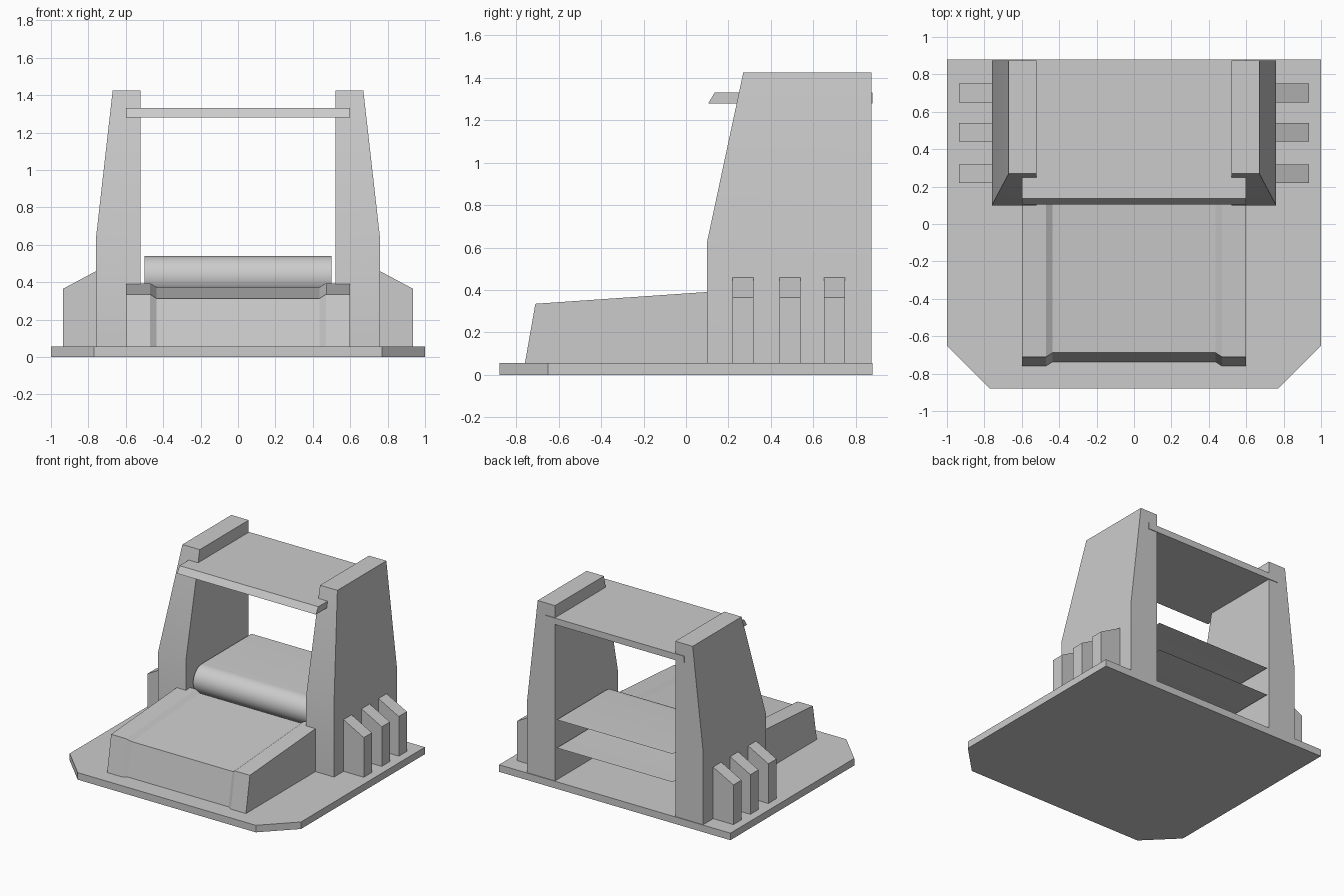
import bpy
import bmesh
import math

cube = bpy.data.objects.get("Cube")
if cube:
    bpy.data.objects.remove(cube, do_unlink=True)

GREY = (0.6, 0.6, 0.6, 1.0)
grey = bpy.data.materials.new("plain_grey")
grey.use_nodes = True
grey.diffuse_color = GREY
for node in grey.node_tree.nodes:
    if node.type == "BSDF_PRINCIPLED":
        node.inputs["Base Color"].default_value = GREY


def loft(name, rings, closed=True, mirror=False):
    """Bridge matching rings of points; closed rings also get end caps."""
    bm = bmesh.new()
    rows = [[bm.verts.new(p) for p in ring] for ring in rings]
    for a, b in zip(rows, rows[1:]):
        count = len(a)
        for i in range(count if closed else count - 1):
            j = (i + 1) % count
            bm.faces.new((a[i], a[j], b[j], b[i]))
    if closed:
        bm.faces.new(rows[0])
        bm.faces.new(rows[-1])
    bmesh.ops.recalc_face_normals(bm, faces=bm.faces)
    mesh = bpy.data.meshes.new(name)
    bm.to_mesh(mesh)
    bm.free()
    mesh.materials.append(grey)
    obj = bpy.data.objects.new(name, mesh)
    bpy.context.collection.objects.link(obj)
    bpy.ops.object.select_all(action="DESELECT")
    obj.select_set(True)
    bpy.context.view_layer.objects.active = obj
    bpy.ops.object.shade_smooth_by_angle(angle=math.radians(30))
    if mirror:
        obj.modifiers.new("Mirror", "MIRROR")
    return obj


# Base plate with clipped front corners
outline = [(-1, 0.88), (-1, -0.65), (-0.77, -0.88),
           (0.77, -0.88), (1, -0.65), (1, 0.88)]
loft("base_plate", [[(x, y, z) for x, y in outline] for z in (0, 0.055)])

# Side towers: upright below, tapering at the front and outside above
levels = [(0.03, 0.76, 0.1), (0.63, 0.76, 0.1), (1.425, 0.67, 0.27)]
loft("side_towers",
     [[(0.52, front, z), (outer, front, z), (outer, 0.875, z), (0.52, 0.875, z)]
      for z, outer, front in levels], mirror=True)

# Three sloped buttresses on each outer side
section = [(0.63, 0), (0.935, 0), (0.935, 0.365), (0.63, 0.528)]
for number, y in enumerate((0.268, 0.49, 0.7), 1):
    loft(f"buttresses_{number}",
         [[(x, y + side, z) for x, z in section] for side in (-0.05, 0.05)],
         mirror=True)

# Roof panel with a bevelled front edge
panel = [(0.105, 1.28), (0.135, 1.33), (0.88, 1.33), (0.88, 1.28)]
loft("roof_panel", [[(x, y, z) for y, z in panel] for x in (-0.6, 0.6)])

# Front console with a shallow recess running over its middle
rings = []
for x, dip in ((-0.6, 0), (-0.47, 0), (-0.435, 0.022),
               (0.435, 0.022), (0.47, 0), (0.6, 0)):
    rings.append([(x, dip - 0.76, 0.05), (x, dip - 0.71, 0.335 - dip),
                  (x, 0.15, 0.394 - dip), (x, 0.15, 0.05)])
loft("front_console", rings)

# Belt sheet: flat top and bottom joined by a round front
RADIUS, CENTRE_Y, CENTRE_Z, STEPS = 0.11, 0.27, 0.43, 20
path = [(0.88, CENTRE_Z + RADIUS)]
for i in range(STEPS + 1):
    angle = math.pi * i / STEPS
    path.append((CENTRE_Y - RADIUS * math.sin(angle),
                 CENTRE_Z + RADIUS * math.cos(angle)))
path.append((0.88, CENTRE_Z - RADIUS))
loft("belt_sheet", [[(x, y, z) for y, z in path] for x in (0.5, -0.5)], closed=False)
